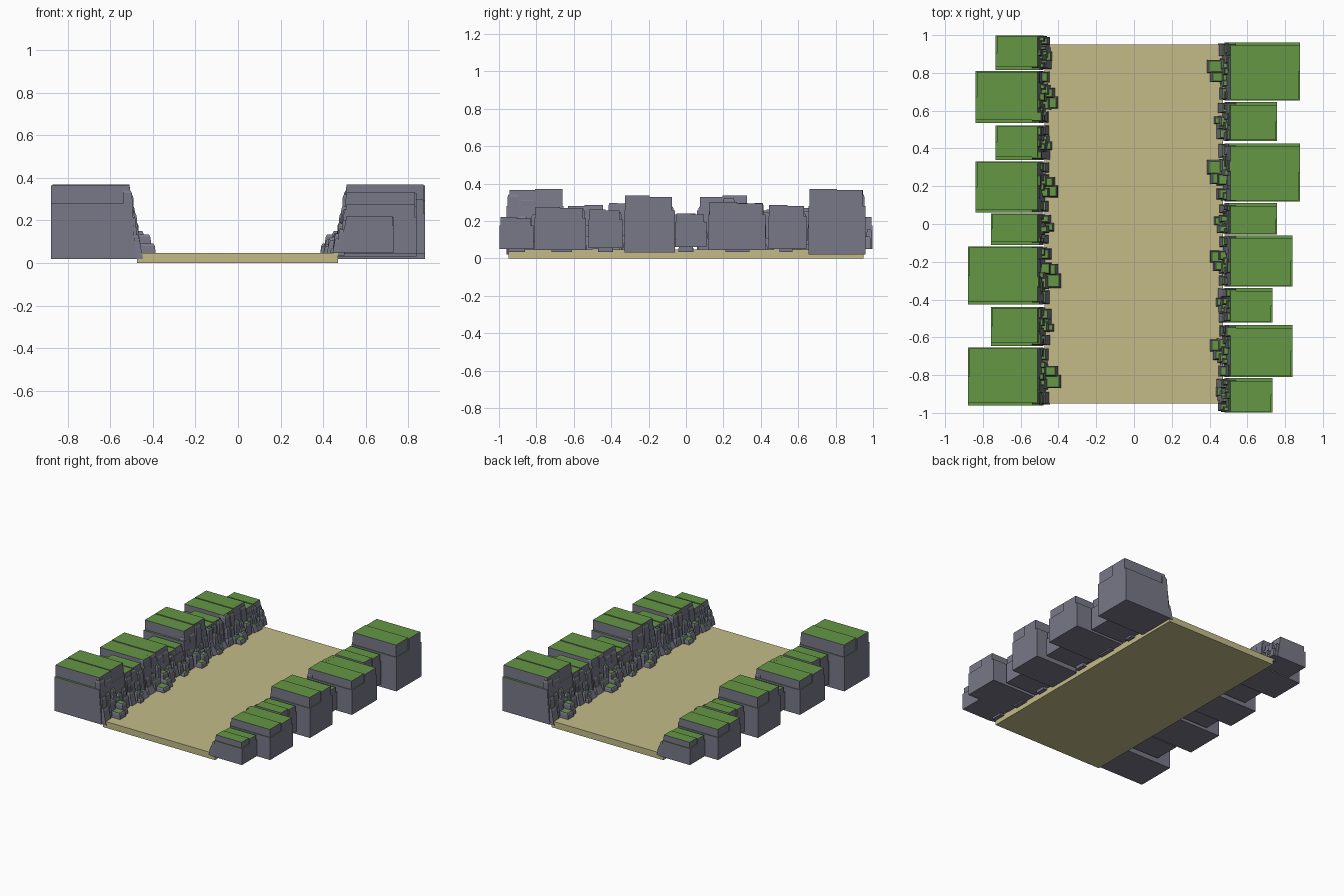
import bpy, bmesh, random
from mathutils import Matrix
from math import pi

if "Cube" in bpy.data.objects:
    bpy.data.objects.remove(bpy.data.objects["Cube"])

def material(name, rgb):
    m = bpy.data.materials.new(name)
    m.diffuse_color = (*rgb, 1)
    m.use_nodes = True
    m.node_tree.nodes["Principled BSDF"].inputs["Base Color"].default_value = m.diffuse_color
    return m

ROCK = material("rock", (0.19, 0.19, 0.25))
GRASS = material("grass", (0.13, 0.31, 0.06))
SAND = material("sand", (0.55, 0.50, 0.25))

def hull_box(bm, bottom, top, z0, z1):
    """Tapered box; bottom and top are (x0, x1, y0, y1). Upward faces become grass."""
    rings = []
    for (x0, x1, y0, y1), z in ((bottom, z0), (top, z1)):
        rings.append([bm.verts.new((x, y, z)) for x, y in
                      ((x0, y0), (x1, y0), (x1, y1), (x0, y1))])
    a, b = rings
    bm.faces.new(a[::-1])
    bm.faces.new(b).material_index = 1
    for i in range(4):
        j = (i + 1) % 4
        bm.faces.new((a[i], a[j], b[j], b[i]))

def boulder(bm, x0, x1, y0, y1, z0, z1, lean=0.012):
    """Rock column leaning back from the path, with a chamfered grassy cap."""
    zc = z1 - 0.012
    hull_box(bm, (x0, x1, y0, y1), (x0, x1 - lean, y0 + .003, y1 - .003), z0, zc)
    hull_box(bm, (x0, x1 - lean, y0 + .003, y1 - .003),
             (x0, x1 - lean - .006, y0 + .008, y1 - .008), zc, z1)

def cliff(name, y0, y1, outer, z0, z1, toe, toe_y0, toe_y1, seed):
    """One cliff chunk on the left of the path: tiered body and broken rock face."""
    rng = random.Random(seed)
    bm = bmesh.new()
    w, h = y1 - y0, z1 - z0
    ym = y0 + 0.5 * w
    inner = -0.50
    # lower tier with a narrow grassy ledge, upper tier in two offset halves
    zl = z0 + 0.74 * h
    hull_box(bm, (outer, inner + .02, y0, y1), (outer, inner, y0, y1), z0, zl)
    hull_box(bm, (outer, inner, y0 + .015, ym), (outer, inner - .01, y0 + .015, ym), zl - .01, z1 - .006)
    hull_box(bm, (outer + .006, inner, ym, y1 - .005), (outer + .006, inner - .01, ym, y1 - .005), zl - .01, z1)
    # three rows of columns stepping down toward the path
    big = w > 0.25
    for x, lo, hi, count in ((-.475, .80, .99, 4), (-.455, .42, .66, 5), (-.435, .20, .42, 4)):
        n = count if big else count - 1
        for i in range(n):
            a = y0 + w * i / n + rng.uniform(0, .012)
            b = y0 + w * (i + 1) / n - rng.uniform(0, .012)
            boulder(bm, -.54, x - rng.uniform(0, .018), a, b, z0,
                    z0 + h * rng.uniform(lo, hi), rng.uniform(.008, .022))
    # fallen stones at the foot
    tm = toe_y0 + (toe_y1 - toe_y0) * .6
    boulder(bm, -.50, toe, toe_y0, tm, .035, .05 + .12 * h, .006)
    boulder(bm, -.50, toe - .015, tm - .01, toe_y1, .035, .05 + .24 * h, .012)
    mesh = bpy.data.meshes.new(name)
    bm.to_mesh(mesh)
    bm.free()
    mesh.materials.append(ROCK)
    mesh.materials.append(GRASS)
    # the opposite bank is the same chunk turned half way round
    for side, turn in (("left", 0), ("right", pi)):
        ob = bpy.data.objects.new(f"{side}_{name}", mesh)
        ob.matrix_world = Matrix.Rotation(turn, 4, 'Z')
        bpy.context.collection.objects.link(ob)

# y range, outer x, z range, foot stone reach and y range
chunks = [
    (-.96, -.655, -.878, .02, .37, -.385, -.87, -.75),
    (-.645, -.44, -.757, .05, .285, -.42, -.57, -.50),
    (-.425, -.12, -.878, .045, .30, -.385, -.34, -.21),
    (-.11, .055, -.757, .06, .24, -.42, -.04, .04),
    (.06, .33, -.838, .03, .335, -.40, .14, .25),
    (.34, .522, -.732, .055, .262, -.43, .39, .47),
    (.535, .81, -.838, .045, .275, -.40, .61, .72),
    (.815, .998, -.732, .05, .22, -.43, .86, .95),
]
for k, c in enumerate(chunks):
    cliff(f"cliff_{k + 1}", *c, seed=k + 3)

# sandy path slab
bpy.ops.mesh.primitive_cube_add(size=1, location=(-.002, 0, .024))
path = bpy.context.object
path.name = "sand_path"
path.scale = (.945, 1.9, .048)
path.data.materials.append(SAND)
